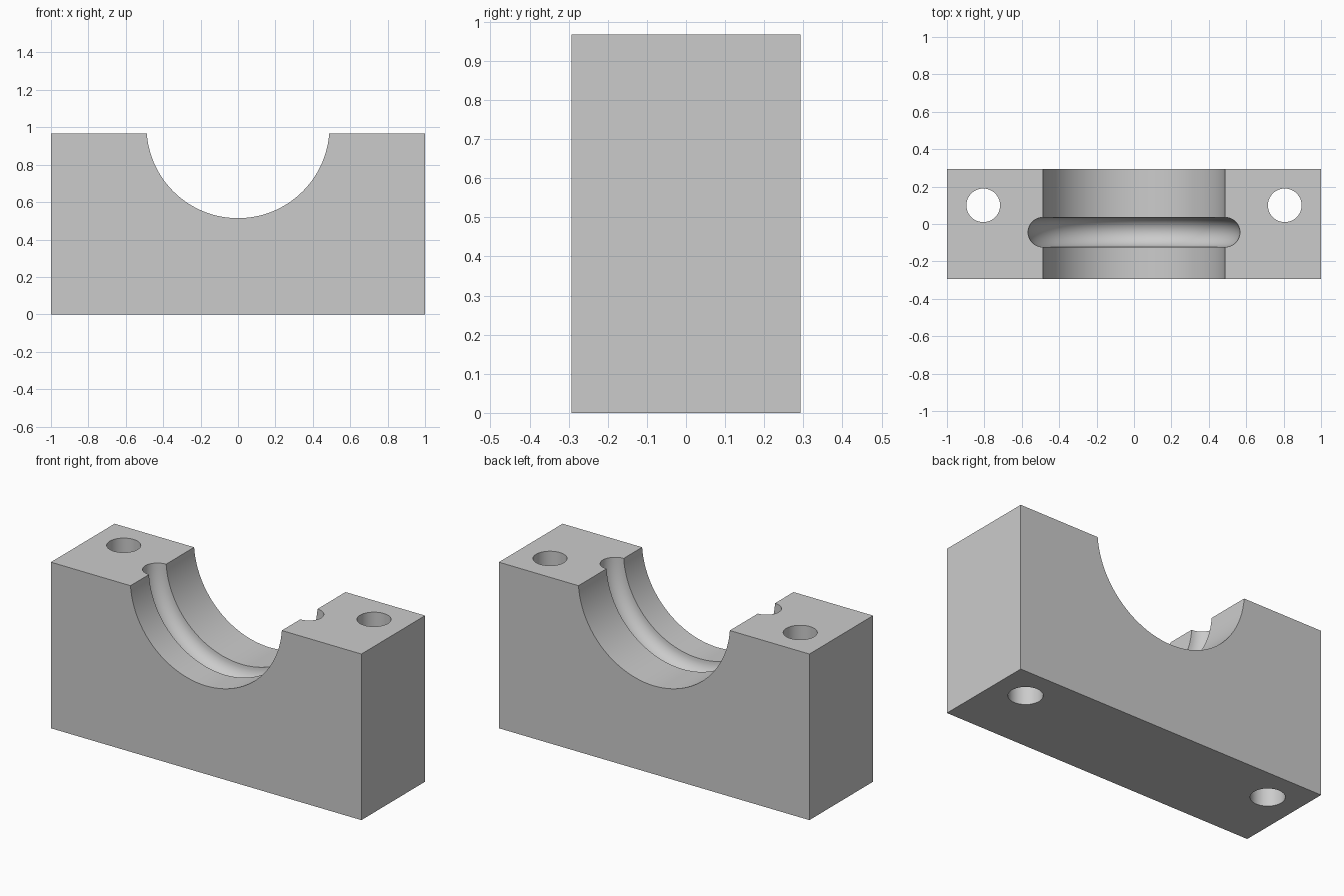
import bpy, bmesh, math
from mathutils import Vector

old = bpy.data.objects.get("Cube")
if old:
    bpy.data.objects.remove(old, do_unlink=True)

LENGTH, DEPTH, HEIGHT = 2.0, 0.586, 0.967
BORE_R, BORE_Z = 0.489, 1.003
GROOVE_R, GROOVE_Y = 0.079, -0.044
HOLE_R, HOLE_X, HOLE_Y = 0.09, 0.806, 0.1

grey = bpy.data.materials.new("plain grey")
grey.use_nodes = True
color = (0.6, 0.6, 0.6, 1)
grey.diffuse_color = color
grey.node_tree.nodes["Principled BSDF"].inputs["Base Color"].default_value = color


def make_object(name, bm):
    bmesh.ops.recalc_face_normals(bm, faces=bm.faces)
    mesh = bpy.data.meshes.new(name)
    bm.to_mesh(mesh)
    bm.free()
    mesh.materials.append(grey)
    obj = bpy.data.objects.new(name, mesh)
    bpy.context.collection.objects.link(obj)
    return obj


def subtract(target, cutter):
    mod = target.modifiers.new(cutter.name, 'BOOLEAN')
    mod.operation = 'DIFFERENCE'
    mod.solver = 'EXACT'
    mod.object = cutter
    bpy.context.view_layer.objects.active = target
    bpy.ops.object.modifier_apply(modifier=mod.name)
    bpy.data.objects.remove(cutter, do_unlink=True)


# Rectangular block standing on the ground
bm = bmesh.new()
bmesh.ops.create_cube(bm, size=1)
bmesh.ops.scale(bm, vec=(LENGTH, DEPTH, HEIGHT), verts=bm.verts)
bmesh.ops.translate(bm, vec=(0, 0, HEIGHT / 2), verts=bm.verts)
block = make_object("bearing_block", bm)

# Bore with its round ring groove, as one revolved profile
profile = [(0, -DEPTH), (BORE_R, -DEPTH)]
for i in range(17):
    a = -math.pi / 2 + math.pi * i / 16
    profile.append((BORE_R + GROOVE_R * math.cos(a), GROOVE_Y + GROOVE_R * math.sin(a)))
profile += [(BORE_R, DEPTH), (0, DEPTH)]

bm = bmesh.new()
verts = [bm.verts.new((r, y, BORE_Z)) for r, y in profile]
edges = [bm.edges.new(pair) for pair in zip(verts, verts[1:])]
bmesh.ops.spin(bm, geom=verts + edges, cent=(0, 0, BORE_Z), axis=(0, 1, 0),
               angle=math.tau, steps=96, use_merge=True)
bmesh.ops.remove_doubles(bm, verts=bm.verts, dist=1e-5)
subtract(block, make_object("bore_cutter", bm))

# Vertical bolt holes through both ends
for side in (-1, 1):
    bm = bmesh.new()
    bmesh.ops.create_cone(bm, cap_ends=True, segments=48, radius1=HOLE_R,
                          radius2=HOLE_R, depth=2 * HEIGHT)
    bmesh.ops.translate(bm, vec=Vector((side * HOLE_X, HOLE_Y, HEIGHT / 2)), verts=bm.verts)
    subtract(block, make_object("bolt_hole_cutter", bm))

# Smooth curved walls, sharp edges
bpy.ops.object.select_all(action='DESELECT')
block.select_set(True)
bpy.context.view_layer.objects.active = block
bpy.ops.object.shade_smooth_by_angle(angle=math.radians(30))
